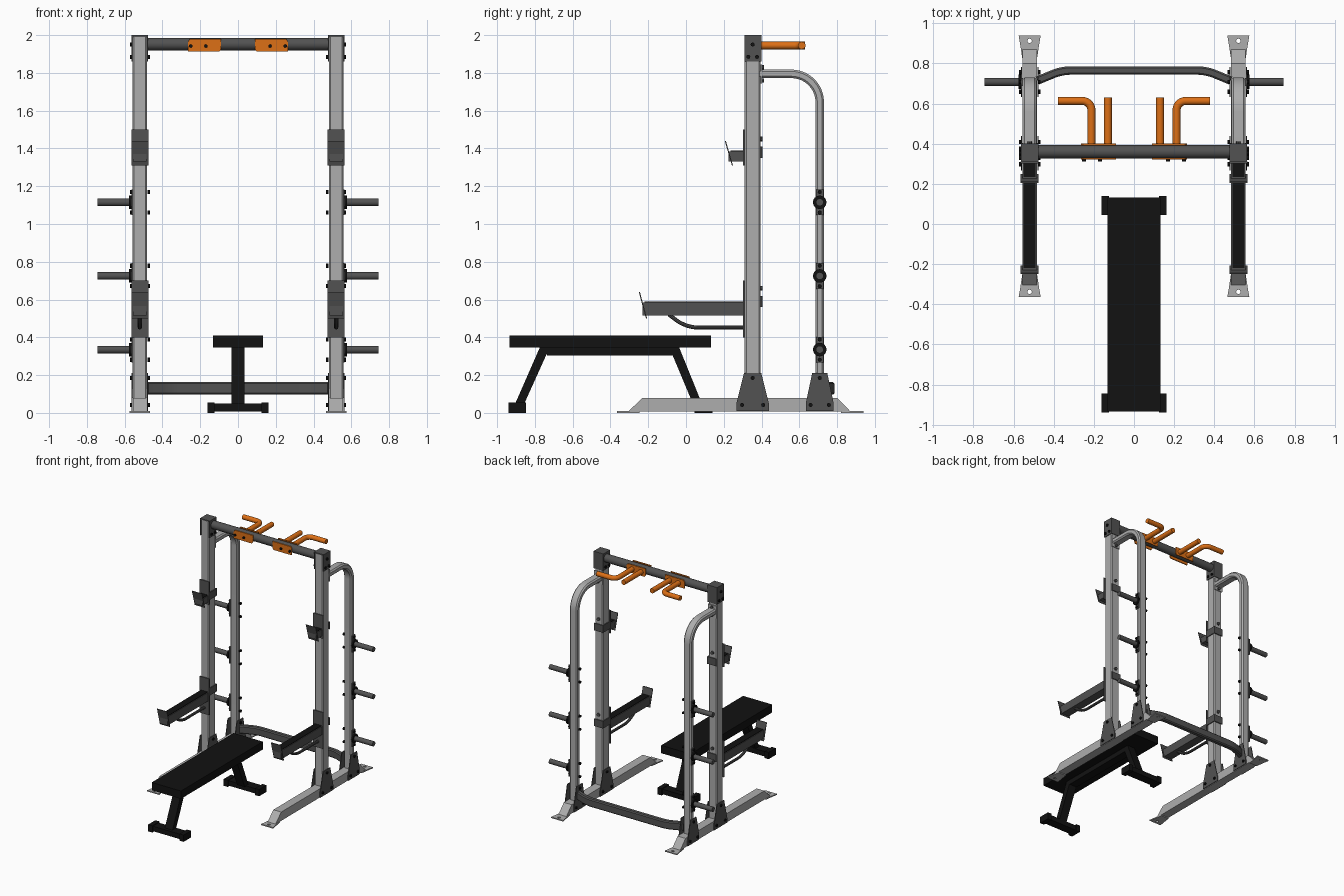
import bpy, bmesh
from math import cos, sin, pi, radians
from mathutils import Vector
from mathutils.geometry import interpolate_bezier

cube = bpy.data.objects.get("Cube")
if cube:
    bpy.data.objects.remove(cube, do_unlink=True)


def material(name, rgb):
    m = bpy.data.materials.new(name)
    m.use_nodes = True
    m.diffuse_color = (*rgb, 1)
    m.node_tree.nodes["Principled BSDF"].inputs["Base Color"].default_value = (*rgb, 1)
    return m


LIGHT = material("light grey steel", (0.42, 0.42, 0.42))
DARK = material("dark grey steel", (0.085, 0.085, 0.085))
BLACK = material("black", (0.006, 0.006, 0.006))
ORANGE = material("orange", (0.72, 0.16, 0.008))


def finish(name, bm, mat, mirror=True):
    """Turn a bmesh into an object, mirrored across x unless told otherwise."""
    bmesh.ops.recalc_face_normals(bm, faces=bm.faces)
    mesh = bpy.data.meshes.new(name)
    bm.to_mesh(mesh)
    bm.free()
    mesh.materials.append(mat)
    mesh.shade_smooth()
    mesh.set_sharp_from_angle(angle=radians(32))
    ob = bpy.data.objects.new(name, mesh)
    bpy.context.collection.objects.link(ob)
    if mirror:
        ob.modifiers.new("Mirror", 'MIRROR').use_axis = (True, False, False)
    return ob


def skin(bm, rings):
    """Bridge rings of points and cap both ends."""
    rings = [[bm.verts.new(p) for p in ring] for ring in rings]
    n = len(rings[0])
    for a, b in zip(rings, rings[1:]):
        for i in range(n):
            j = (i + 1) % n
            bm.faces.new((a[i], a[j], b[j], b[i]))
    bm.faces.new(rings[0])
    bm.faces.new(rings[-1])


def prism(name, yz, x0, x1, mat, mirror=True):
    bm = bmesh.new()
    skin(bm, [[(x, y, z) for y, z in yz] for x in (x0, x1)])
    return finish(name, bm, mat, mirror)


def box(name, xs, ys, zs, mat, mirror=True):
    yz = [(ys[0], zs[0]), (ys[1], zs[0]), (ys[1], zs[1]), (ys[0], zs[1])]
    return prism(name, yz, *xs, mat, mirror)


def rect(w, h, c=0.008):
    w, h = w / 2, h / 2
    return [(w - c, -h), (w, c - h), (w, h - c), (w - c, h),
            (c - w, h), (-w, h - c), (-w, c - h), (c - w, -h)]


def circle(r, n=16):
    return [(r * cos(2 * pi * i / n), r * sin(2 * pi * i / n)) for i in range(n)]


def rounded(points, radius, steps=8):
    """Round the inner corners of a path."""
    pts = [Vector(p) for p in points]
    out = [pts[0]]
    for a, p, b in zip(pts, pts[1:], pts[2:]):
        s, e = p + (a - p).normalized() * radius, p + (b - p).normalized() * radius
        out += interpolate_bezier(s, s.lerp(p, 0.552), e.lerp(p, 0.552), e, steps)
    return out + [pts[-1]]


def sweep(name, path, profile, side, mat, mirror=True):
    """Sweep a profile along a flat path; side is the path plane's normal."""
    path, side, rings = [Vector(p) for p in path], Vector(side), []
    for i, p in enumerate(path):
        t0 = (p - path[max(i - 1, 0)]).normalized()
        t1 = (path[min(i + 1, len(path) - 1)] - p).normalized()
        t = (t0 + t1).normalized()
        normal = t.cross(side) / max(t.dot(t1 if i == 0 else t0), 0.3)
        rings.append([p + side * u + normal * v for u, v in profile])
    bm = bmesh.new()
    skin(bm, rings)
    return finish(name, bm, mat, mirror)


def rods(name, spots, axis, length, r, mat, n=16):
    """Several equal cylinders in one object, each starting at its spot."""
    bm = bmesh.new()
    d = Vector(axis)
    u = d.orthogonal().normalized()
    v = d.cross(u)
    for s in spots:
        s = Vector(s)
        skin(bm, [[s + d * k + u * a + v * b for a, b in circle(r, n)] for k in (0, length)])
    return finish(name, bm, mat)


X = 0.52                      # side frame centre
XI, XO = X - 0.038, X + 0.038  # inner and outer faces
bolt_spots = []               # (y, z) of bolts through the side frames

# Floor rails with flared foot plates
prism("floor_rail", [(-0.305, 0.008), (0.87, 0.008), (0.80, 0.08), (-0.23, 0.08)],
      XI + 0.002, XO - 0.002, LIGHT)
for name, tip, d in (("front_foot_plate", -0.365, 1), ("rear_foot_plate", 0.94, -1)):
    bm = bmesh.new()
    half = [(0.055, 0), (0.048, 0.04), (0.036, 0.12)]
    outline = half + [(-w, k) for w, k in reversed(half)]
    loops = [[(X + w, tip + d * k) for w, k in outline],
             [(X + a, tip + d * 0.027 + b) for a, b in circle(0.011, 12)]]
    for loop in loops:
        vs = [bm.verts.new((x, y, 0)) for x, y in loop]
        for a, b in zip(vs, vs[1:] + vs[:1]):
            bm.edges.new((a, b))
    bmesh.ops.triangle_fill(bm, edges=bm.edges[:], use_beauty=True)
    top = bmesh.ops.extrude_face_region(bm, geom=bm.faces[:])["geom"]
    bmesh.ops.translate(bm, vec=(0, 0, 0.009),
                        verts=[g for g in top if isinstance(g, bmesh.types.BMVert)])
    finish(name, bm, LIGHT)

# Front uprights and bent rear uprights
FY, RY = 0.353, 0.708
sweep("front_upright", [(X, FY, 0.08), (X, FY, 1.99)], rect(0.076, 0.084), (1, 0, 0), LIGHT)
sweep("rear_upright", rounded([(X, 0.39, 1.795), (X, RY, 1.795), (X, RY, 0.08)], 0.15, 12),
      rect(0.07, 0.045, 0.01), (1, 0, 0), LIGHT)
box("rear_upright_flange", (XI, XO), (0.394, 0.402), (1.745, 1.845), LIGHT)
rods("flange_bolt", [(X, 0.40, 1.83), (X, 0.40, 1.76)], (0, 1, 0), 0.012, 0.011, DARK, 8)

# Gusset plates at the feet
for name, y, w, t in (("front_gusset", FY, 0.086, 0.046), ("rear_gusset", RY, 0.074, 0.04)):
    shape = [(y - w, 0.01), (y + w, 0.01), (y + w, 0.05), (y + t, 0.21),
             (y - t, 0.21), (y - w, 0.05)]
    for side, x in (("inner", XI - 0.006), ("outer", XO)):
        prism(side + "_" + name, shape, x, x + 0.006, DARK)
    bolt_spots += [(y - w * 0.65, 0.042), (y + w * 0.65, 0.042), (y, 0.185)]

# Top brackets and caps
for side, x in (("inner", XI - 0.006), ("outer", XO)):
    box(side + "_top_bracket", (x, x + 0.006), (0.311, 0.4), (1.86, 1.995), DARK)
box("back_top_bracket", (XI, XO), (0.394, 0.4), (1.86, 1.995), DARK)
box("top_cap", (XI - 0.006, XO + 0.006), (0.311, 0.4), (1.99, 2.0), DARK)
bolt_spots += [(FY, 1.95), (0.33, 1.885), (0.376, 1.885)]

# Cross members
sweep("top_bar", [(-XI, 0.36, 1.952), (XI, 0.36, 1.952)], circle(0.033, 20),
      (0, 0, 1), DARK, False)
sweep("rear_crossbar", rounded([(-XI, 0.715, 0.13), (-0.36, 0.765, 0.13),
                                (0.36, 0.765, 0.13), (XI, 0.715, 0.13)], 0.04, 5),
      rect(0.066, 0.042), (0, 0, 1), DARK, False)

# Pull-up grips with clamp plates
GZ = 1.945
for name, y in (("front_grip_clamp", 0.321), ("rear_grip_clamp", 0.392)):
    bm = bmesh.new()
    shape = [(0.09, 1.98), (0.255, 1.98), (0.265, 1.965), (0.265, 1.912), (0.10, 1.912), (0.09, 1.925)]
    skin(bm, [[(x, k, z) for x, z in shape] for k in (y, y + 0.008)])
    finish(name, bm, ORANGE)
sweep("straight_grip", [(0.13, 0.39, GZ), (0.13, 0.63, GZ)], circle(0.02), (0, 0, 1), ORANGE)
sweep("angled_grip", rounded([(0.212, 0.39, GZ), (0.212, 0.613, GZ), (0.38, 0.613, GZ)], 0.045),
      circle(0.02), (0, 0, 1), ORANGE)
rods("clamp_bolt", [(x, 0.311, GZ - 0.003) for x in (0.17, 0.25)], (0, 1, 0), 0.012, 0.01, BLACK, 8)

# Plate storage pegs
heights = (0.335, 0.725, 1.115)
rods("storage_peg", [(XO, RY, z) for z in heights], (1, 0, 0), 0.187, 0.02, DARK)
rods("peg_collar", [(XO + 0.006, RY, z) for z in heights], (1, 0, 0), 0.012, 0.036, BLACK)
for z in heights:
    box("peg_plate", (XO - 0.004, XO + 0.006), (RY - 0.02, RY + 0.02), (z - 0.068, z + 0.068), DARK)
    bolt_spots += [(RY, z - 0.054), (RY, z + 0.054)]

# Bolts through the side frames
for side, x in (("inner", XI - 0.015), ("outer", XO + 0.003)):
    rods(side + "_bolt", [(x, y, z) for y, z in bolt_spots], (1, 0, 0), 0.012, 0.011, BLACK, 8)

# Bar holders: (name, plate z, arm z, front y, lip z, strap z)
for name, plate, arm, y, lip, strap in (
        ("bar_cup", (1.31, 1.50), (1.33, 1.385), 0.225, (1.31, 1.44), (1.35, 1.41)),
        ("safety_arm", (0.40, 0.70), (0.515, 0.585), -0.23, (0.50, 0.64), (0.56, 0.62))):
    wide = (X - 0.045, X + 0.045)
    box(name + "_plate", wide, (0.302, 0.311), plate, DARK)
    box(name + "_beam", (X - 0.036, X + 0.036), (y, 0.303), arm, DARK)
    box(name + "_liner", (X - 0.03, X + 0.03), (y + 0.01, 0.303), (arm[1], arm[1] + 0.005), BLACK)
    prism(name + "_lip", [(y + 0.018, lip[0]), (y + 0.024, lip[0]),
                          (y - 0.014, lip[1]), (y - 0.02, lip[1])], *wide, DARK)
    box(name + "_side_strap", (XI - 0.007, XI), (0.302, 0.404), strap, DARK)
    box(name + "_back_strap", (XI - 0.007, XO), (0.396, 0.404), strap, DARK)
    rods(name + "_pin", [(X, 0.39, strap[1] + 0.04)], (0, 1, 0), 0.016, 0.013, DARK, 10)
sweep("safety_arm_brace", rounded([(X, -0.09, 0.52), (X, 0.0, 0.452), (X, 0.305, 0.452)], 0.06),
      circle(0.011, 10), (1, 0, 0), DARK)

# Flat bench
box("bench_pad", (-0.133, 0.133), (-0.935, 0.133), (0.345, 0.41), BLACK, False)
box("bench_beam", (-0.035, 0.035), (-0.735, -0.04), (0.305, 0.346), BLACK, False)
for name, top, foot, pad in (("front", -0.748, -0.882, -0.893), ("rear", -0.062, 0.062, 0.092)):
    prism(name + "_bench_leg", [(top - 0.026, 0.346), (top + 0.026, 0.346),
                                (foot + 0.024, 0.045), (foot - 0.024, 0.045)],
          -0.035, 0.035, BLACK, False)
    box(name + "_bench_foot", (-0.14, 0.14), (pad - 0.038, pad + 0.038), (0.008, 0.049), BLACK, False)
    box(name + "_bench_foot_cap", (0.125, 0.162), (pad - 0.047, pad + 0.047), (0, 0.056), BLACK)
